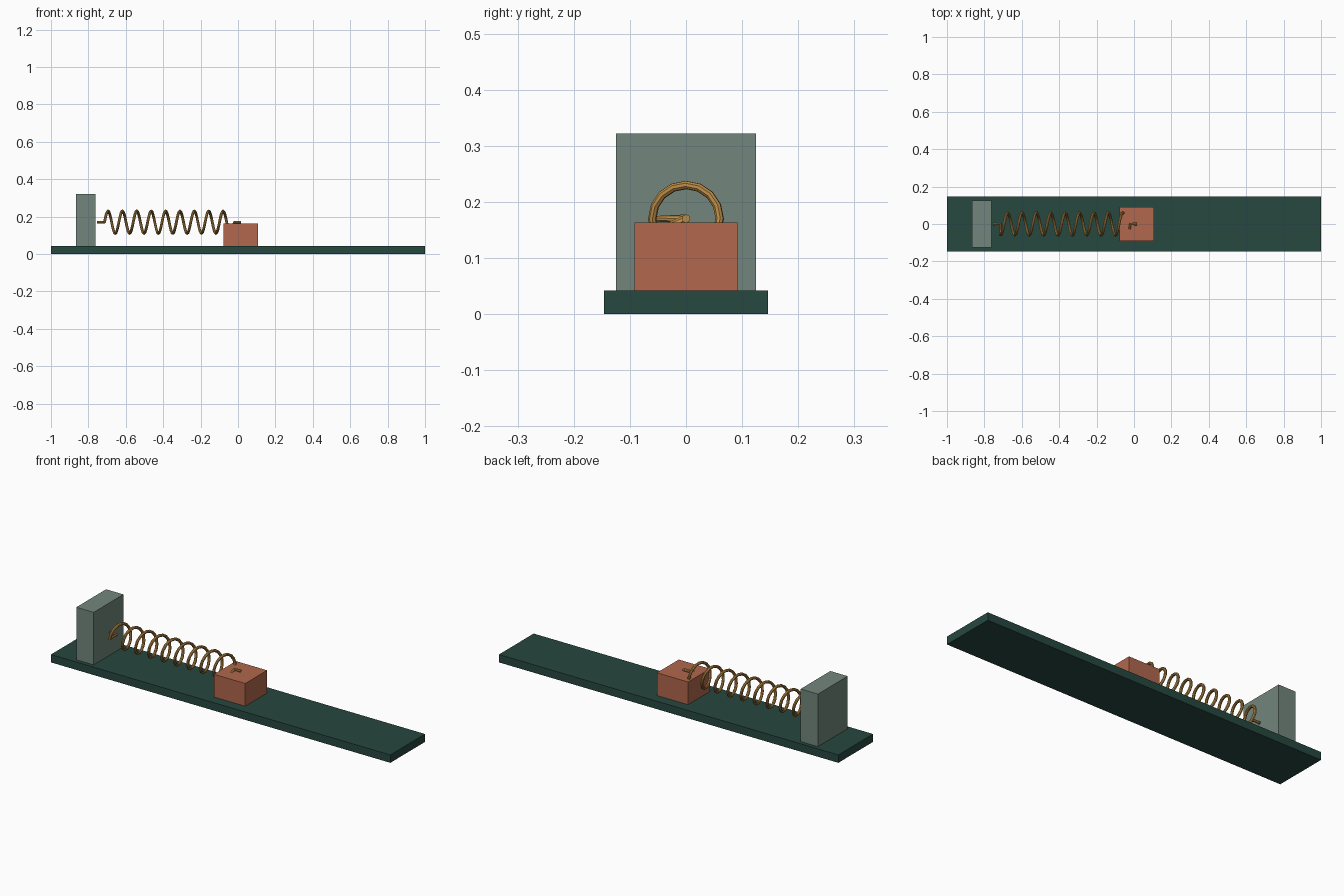
import bpy
from math import cos, sin, pi

if "Cube" in bpy.data.objects:
    bpy.data.objects.remove(bpy.data.objects["Cube"])


def material(name, rgb):
    m = bpy.data.materials.new(name)
    m.diffuse_color = (*rgb, 1)
    m.use_nodes = True
    m.node_tree.nodes["Principled BSDF"].inputs["Base Color"].default_value = m.diffuse_color
    return m


def box(name, x0, x1, half_y, z0, z1, mat):
    bpy.ops.mesh.primitive_cube_add(size=1, location=((x0 + x1) / 2, 0, (z0 + z1) / 2))
    ob = bpy.context.object
    ob.name = name
    ob.scale = (x1 - x0, 2 * half_y, z1 - z0)
    bpy.ops.object.transform_apply(location=False, rotation=False, scale=True)
    ob.data.materials.append(mat)
    return ob


# Track, fixed wall and sliding block
box("base_track", -1, 1, 0.146, 0, 0.042, material("dark_green", (0.02, 0.065, 0.05)))
box("anchor_wall", -0.865, -0.763, 0.125, 0.042, 0.322, material("grey_green", (0.17, 0.24, 0.2)))
box("sliding_block", -0.077, 0.107, 0.092, 0.042, 0.163, material("terracotta", (0.44, 0.135, 0.075)))

# Coil spring: straight lead, nine turns, straight tail
AXIS_Z, RADIUS, WIRE = 0.17, 0.06, 0.0075
TURNS, STEPS = 9, 16
X0, X1 = -0.714, -0.022
n = TURNS * STEPS
points = [(-0.754, 0, AXIS_Z), (X0, 0, AXIS_Z)]
for i in range(n):
    a = 2 * pi * i / STEPS
    points.append((X0 + (X1 - X0) * i / n, -RADIUS * cos(a), AXIS_Z + RADIUS * sin(a)))
points += [(-0.02, 0, AXIS_Z), (0.015, 0, AXIS_Z)]

curve = bpy.data.curves.new("coil_spring", 'CURVE')
curve.dimensions = '3D'
curve.bevel_depth = WIRE
curve.bevel_resolution = 2
curve.use_fill_caps = True
spline = curve.splines.new('POLY')
spline.points.add(len(points) - 1)
for p, co in zip(spline.points, points):
    p.co = (*co, 1)
spring = bpy.data.objects.new("coil_spring", curve)
bpy.context.collection.objects.link(spring)
curve.materials.append(material("brass", (0.5, 0.26, 0.06)))

# Turn the wire into a mesh
bpy.ops.object.select_all(action='DESELECT')
spring.select_set(True)
bpy.context.view_layer.objects.active = spring
bpy.ops.object.convert(target='MESH')
bpy.ops.object.shade_smooth_by_angle()
